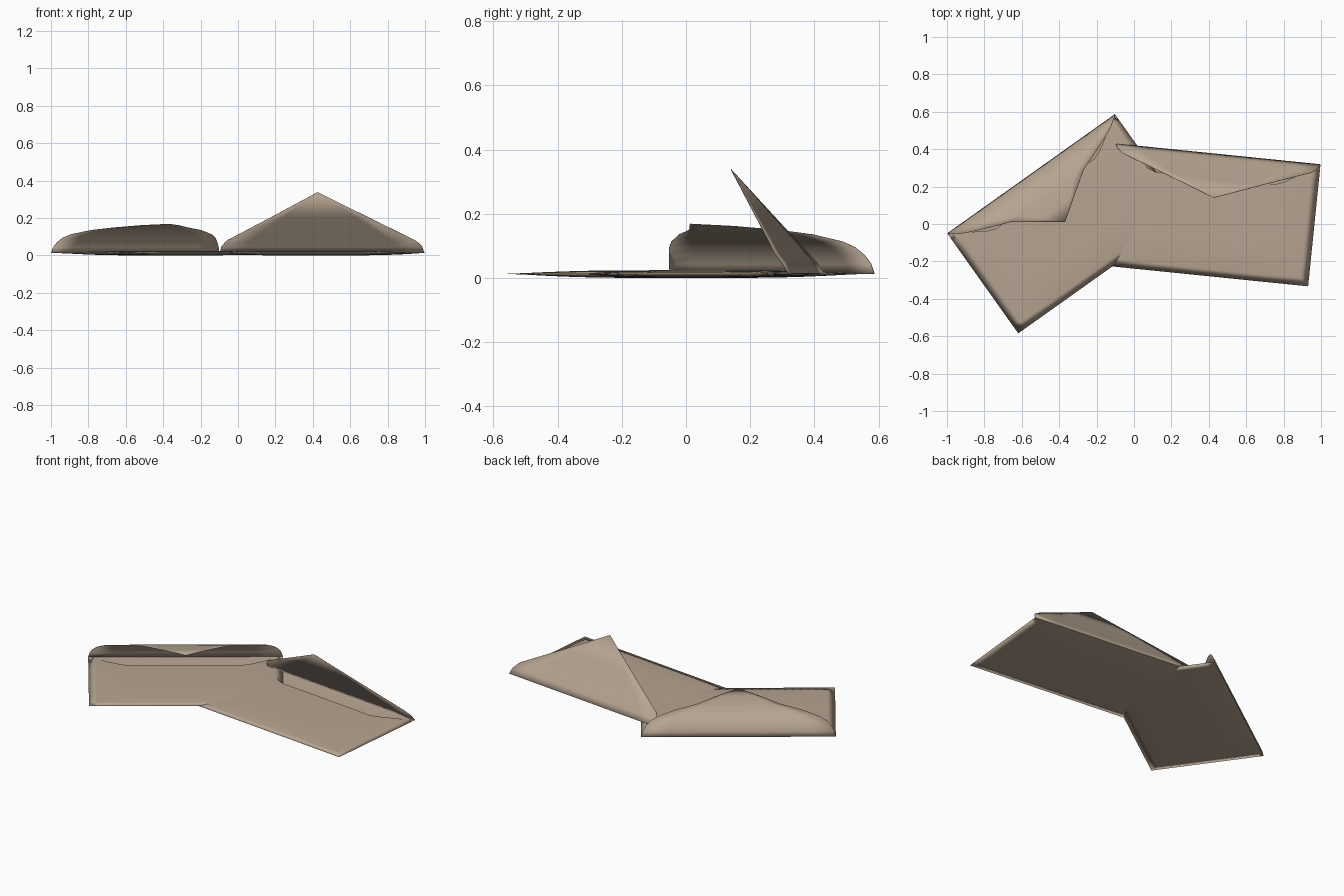
import bpy, bmesh
from math import radians
from mathutils import Matrix

if "Cube" in bpy.data.objects:
    bpy.data.objects.remove(bpy.data.objects["Cube"])

HALF, WIDTH, EDGE_Z = 0.55, 0.655, 0.013

paper = bpy.data.materials.new("tan paper")
paper.diffuse_color = (0.47, 0.375, 0.285, 1)
paper.use_nodes = True
paper.node_tree.nodes["Principled BSDF"].inputs["Base Color"].default_value = paper.diffuse_color


def make_object(name, bm, place):
    bmesh.ops.remove_doubles(bm, verts=bm.verts, dist=0.0004)
    mesh = bpy.data.meshes.new(name)
    bm.to_mesh(mesh)
    bm.free()
    mesh.materials.append(paper)
    obj = bpy.data.objects.new(name, mesh)
    bpy.context.collection.objects.link(obj)
    obj.matrix_world = place
    for poly in mesh.polygons:
        poly.use_smooth = True
    return obj


def add_grid(bm, rows, flip=False):
    """Skin a list of equally long rows of points."""
    vs = [[bm.verts.new(p) for p in row] for row in rows]
    for a, b in zip(vs, vs[1:]):
        for i in range(len(a) - 1):
            f = [a[i], b[i], b[i + 1], a[i + 1]]
            bm.faces.new(f[::-1] if flip else f)


def bulge(u, n):
    return (1 - (u / HALF) ** 4) * (1 - (2 * n / WIDTH - 1) ** 4)


# paper sheet of the pocket, puffed up or down from the shared rim
def sheet(bm, height, opening, flip=False):
    cols, rows = 24, 14
    grid = []
    for r in range(rows + 1):
        row = []
        for c in range(cols + 1):
            u = HALF * (2 * c / cols - 1)
            top = min(opening, (HALF - abs(u)) * 0.62)
            n = top + (WIDTH - top) * r / rows
            row.append((u, -n, EDGE_Z + height * bulge(u, n)))
        grid.append(row)
    add_grid(bm, grid, flip)


# triangular flap following a side profile of (inward, up, half width)
def flap(name, profile, place):
    bm = bmesh.new()
    add_grid(bm, [[(w * s / 4, -n, EDGE_Z + z) for s in range(-4, 5)]
                  for n, z, w in profile])
    obj = make_object(name, bm, place)
    mod = obj.modifiers.new("paper thickness", 'SOLIDIFY')
    mod.thickness = 0.002
    mod.offset = 0


straight = [(0, 0, 0.55), (0.02, 0.033, 0.54), (0.047, 0.065, 0.51),
            (0.14, 0.194, 0.255), (0.235, 0.325, 0)]
curled = [(0, 0, 0.55), (0.007, 0.03, 0.543), (0.02, 0.058, 0.525), (0.038, 0.082, 0.5),
          (0.058, 0.1, 0.46), (0.1, 0.122, 0.36), (0.146, 0.136, 0.24),
          (0.23, 0.148, 0.12), (0.314, 0.155, 0)]

# two open envelopes, each placed by the middle of its flap hinge
for side, x, y, angle, profile in (("left", -0.55, 0.268, 35.4, curled),
                                   ("right", 0.45, 0.374, -5.8, straight)):
    place = Matrix.Translation((x, y, 0)) @ Matrix.Rotation(radians(angle), 4, 'Z')
    body = bmesh.new()
    sheet(body, -EDGE_Z, 0, flip=True)
    sheet(body, 0.011, 0.13)
    make_object(side + "_envelope_pocket", body, place)
    flap(side + "_envelope_flap", profile, place)
